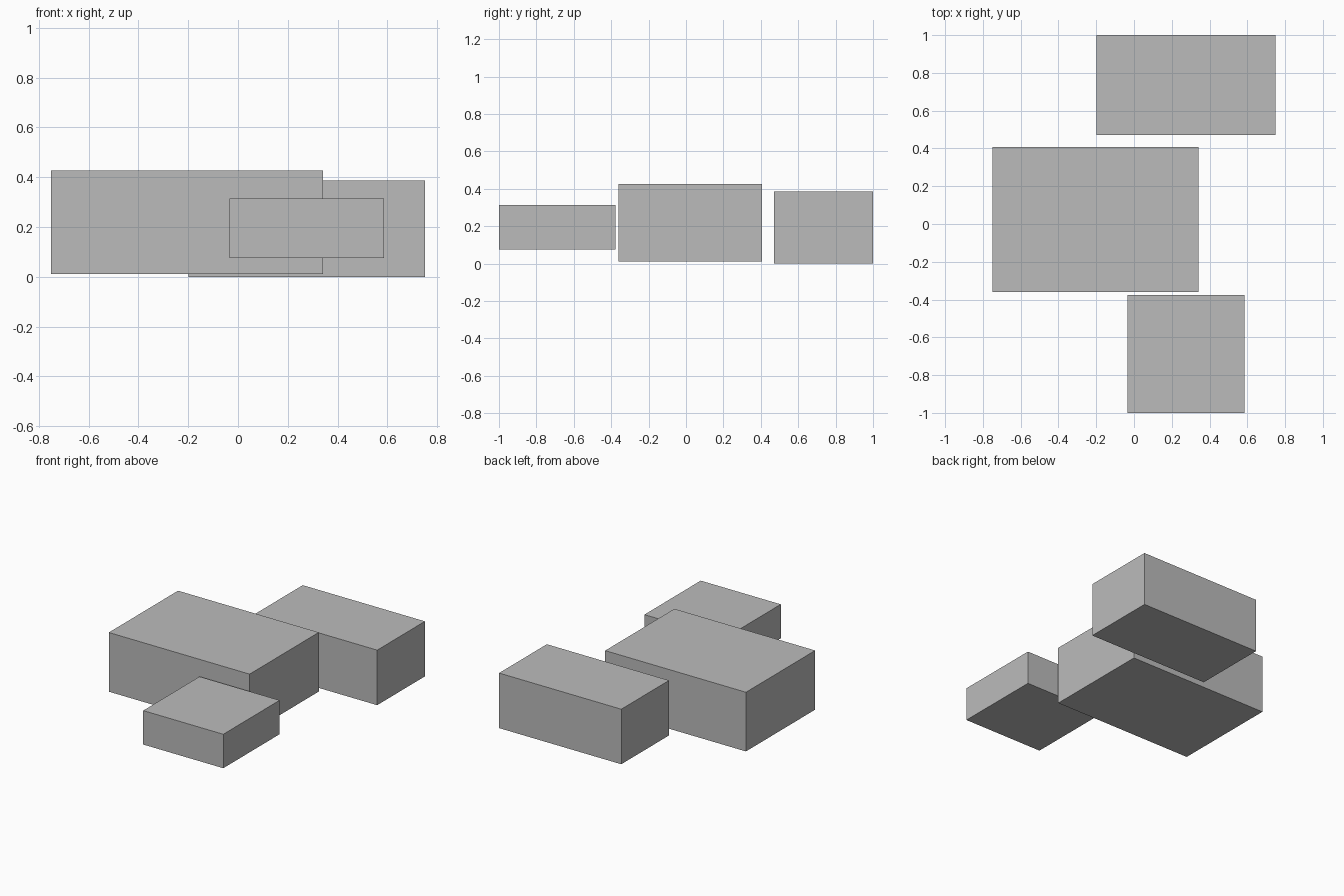
import bpy
from mathutils import Vector

cube = bpy.data.objects.get("Cube")
if cube:
    bpy.data.objects.remove(cube, do_unlink=True)

# Plain grey finish shared by all blocks
grey = bpy.data.materials.new("plain_grey")
grey.use_nodes = True
colour = (0.5, 0.5, 0.5, 1)
grey.diffuse_color = colour
grey.node_tree.nodes["Principled BSDF"].inputs["Base Color"].default_value = colour


def block(name, low, high):
    """Add a box spanning two opposite corners."""
    low, high = Vector(low), Vector(high)
    bpy.ops.mesh.primitive_cube_add(size=1, location=(low + high) / 2)
    obj = bpy.context.object
    obj.name = name
    obj.scale = high - low
    bpy.ops.object.transform_apply(location=False, rotation=False, scale=True)
    obj.data.materials.append(grey)
    return obj


# Three separate blocks, front to back
block("front_block", (-0.035, -1, 0.076), (0.586, -0.376, 0.314))
block("middle_block", (-0.75, -0.36, 0.011), (0.342, 0.407, 0.426))
block("back_block", (-0.198, 0.471, 0), (0.75, 1, 0.386))
